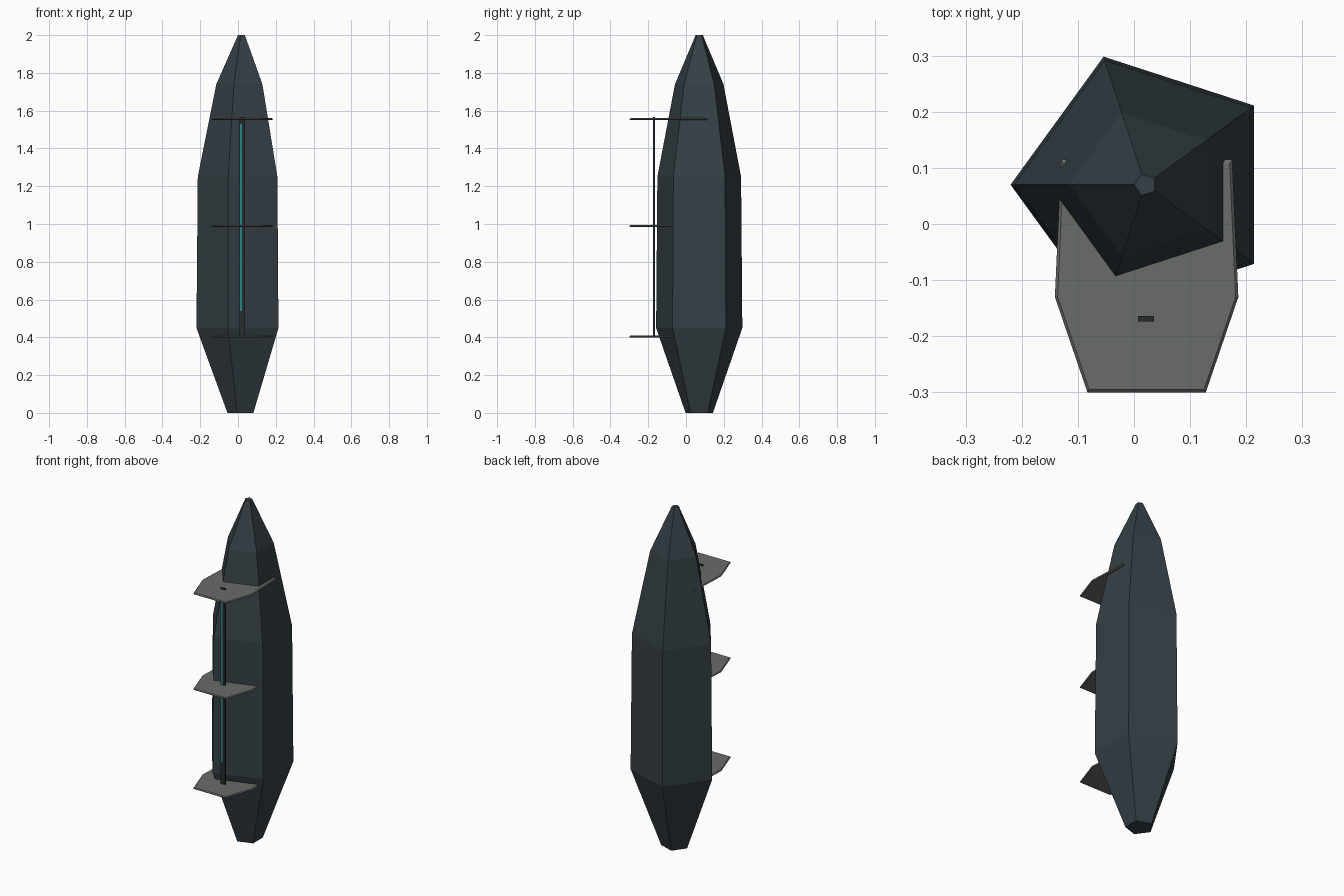
import bpy, bmesh
from math import cos, sin, radians

if "Cube" in bpy.data.objects:
    bpy.data.objects.remove(bpy.data.objects["Cube"])


def material(name, rgb):
    m = bpy.data.materials.new(name)
    m.diffuse_color = (*rgb, 1)
    m.use_nodes = True
    m.node_tree.nodes["Principled BSDF"].inputs["Base Color"].default_value = m.diffuse_color
    return m


def loft(name, rings, mat):
    """Skin a stack of equal-length point rings and cap both ends."""
    bm = bmesh.new()
    loops = [[bm.verts.new(p) for p in ring] for ring in rings]
    n = len(loops[0])
    for a, b in zip(loops, loops[1:]):
        for i in range(n):
            j = (i + 1) % n
            bm.faces.new((a[i], a[j], b[j], b[i]))
    bm.faces.new(loops[0][::-1])
    bm.faces.new(loops[-1])
    bmesh.ops.recalc_face_normals(bm, faces=bm.faces)
    me = bpy.data.meshes.new(name)
    bm.to_mesh(me)
    bm.free()
    ob = bpy.data.objects.new(name, me)
    bpy.context.collection.objects.link(ob)
    me.materials.append(mat)
    return ob


def box(name, x0, x1, y0, y1, z0, z1, mat):
    base = [(x0, y0), (x1, y0), (x1, y1), (x0, y1)]
    return loft(name, [[(x, y, z) for x, y in base] for z in (z0, z1)], mat)


slate = material("dark_slate", (0.035, 0.05, 0.06))
grey = material("plate_grey", (0.14, 0.15, 0.14))
black = material("rod_black", (0.02, 0.025, 0.025))
teal = material("glow_teal", (0.03, 0.22, 0.24))

# Five-sided tapering crystal body
profile = [(0.0, 0.076), (0.45, 0.24), (1.25, 0.233), (1.74, 0.135), (2.0, 0.02)]
loft("crystal_body",
     [[(0.02 + r * cos(radians(36 + 72 * i)), 0.07 + r * sin(radians(36 + 72 * i)), z)
       for i in range(5)] for z, r in profile], slate)

# Forked plates, mirrored half outline around the plate's centre line
cx = 0.0225
half = [(0.1055, -0.30), (0.1635, -0.13), (0.1525, 0.115), (0.1395, 0.115), (0.1175, 0.02)]
outline = half + [(-x, y) for x, y in reversed(half)]
for label, z in (("lower", 0.405), ("middle", 0.99), ("upper", 1.555)):
    rings = []
    for s, dz in ((0.97, -0.005), (1.0, 0.0), (0.97, 0.005)):
        rings.append([(cx + x * s, -0.13 + (y + 0.13) * s, z + dz) for x, y in outline])
    loft(label + "_plate", rings, grey)

# Upright rod joining the plates, with an inset glowing strip
box("upright_rod", 0.007, 0.036, -0.174, -0.164, 0.41, 1.567, black)
box("glow_strip", 0.010, 0.021, -0.176, -0.173, 0.54, 1.53, teal)
